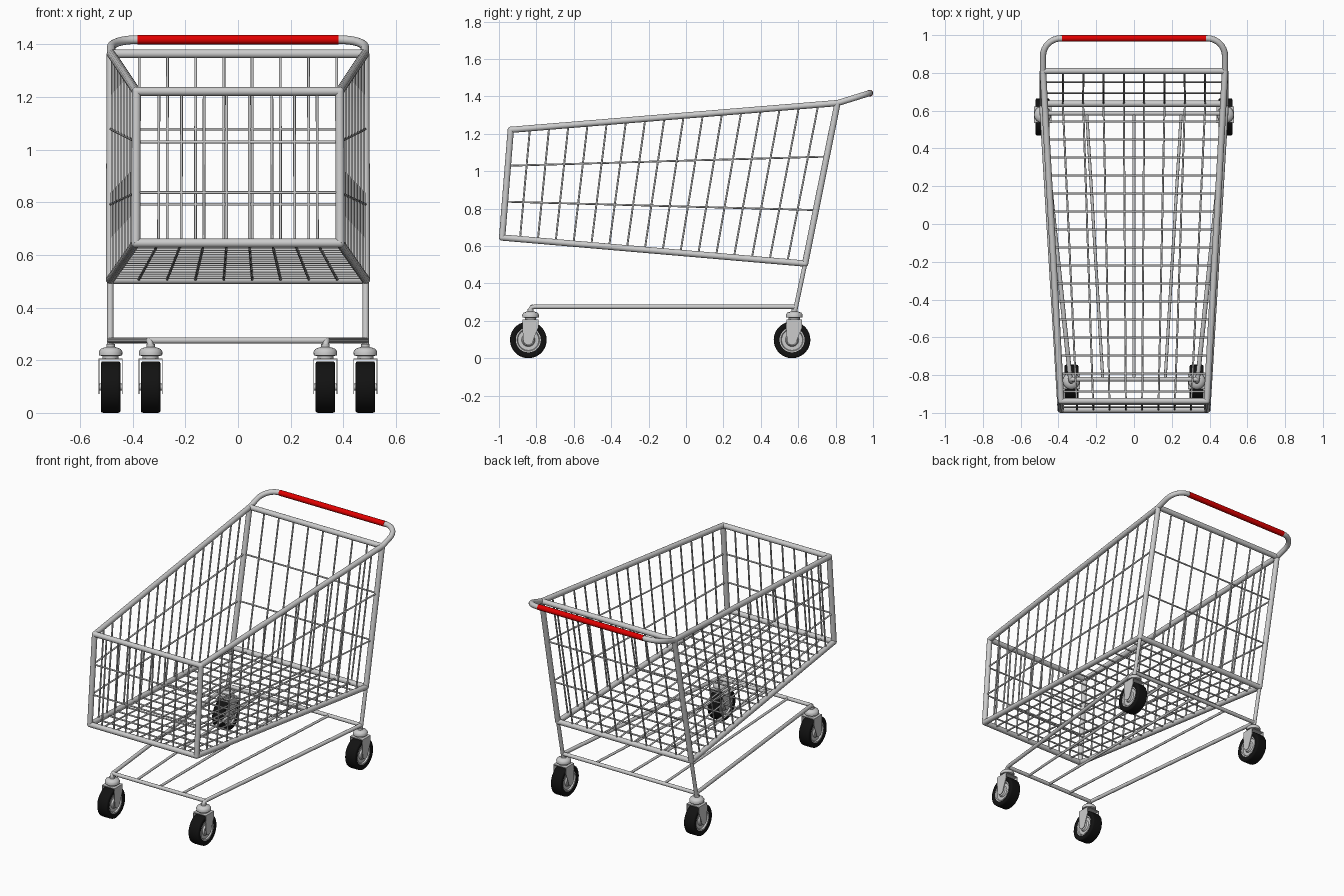
import bpy, bmesh
from math import sin, cos, pi
from mathutils import Vector as V

if "Cube" in bpy.data.objects:
    bpy.data.objects.remove(bpy.data.objects["Cube"])


def material(name, rgb):
    m = bpy.data.materials.new(name)
    m.diffuse_color = (*rgb, 1)
    m.use_nodes = True
    m.node_tree.nodes["Principled BSDF"].inputs["Base Color"].default_value = m.diffuse_color
    return m


RED = material("red_plastic", (0.75, 0.0, 0.0))
BLACK = material("black_rubber", (0.006, 0.006, 0.006))


def finish(ob, mat=None):
    bpy.ops.object.select_all(action='DESELECT')
    ob.select_set(True)
    bpy.context.view_layer.objects.active = ob
    if ob.type == 'CURVE':
        bpy.ops.object.convert(target='MESH')
        ob = bpy.context.object
    bpy.ops.object.shade_smooth_by_angle(angle=pi / 4)
    if mat:
        ob.data.materials.append(mat)
    return ob


def tubes(name, paths, r, res=5, mat=None):
    cu = bpy.data.curves.new(name, 'CURVE')
    cu.dimensions = '3D'
    cu.bevel_depth, cu.bevel_resolution, cu.use_fill_caps = r, res, True
    for path in paths:
        sp = cu.splines.new('POLY')
        sp.points.add(len(path) - 1)
        for p, co in zip(sp.points, path):
            p.co = (*co, 1)
    ob = bpy.data.objects.new(name, cu)
    bpy.context.collection.objects.link(ob)
    return finish(ob, mat)


def mesh_object(name, bm, mat=None):
    bmesh.ops.recalc_face_normals(bm, faces=bm.faces)
    me = bpy.data.meshes.new(name)
    bm.to_mesh(me)
    bm.free()
    ob = bpy.data.objects.new(name, me)
    bpy.context.collection.objects.link(ob)
    return finish(ob, mat)


def lathe(name, profile, centre, axis, closed=False, mat=None, n=32):
    # profile holds (radius, distance along axis)
    bm = bmesh.new()
    rings = []
    for r, h in profile:
        ring = []
        for i in range(n):
            a, b = r * cos(2 * pi * i / n), r * sin(2 * pi * i / n)
            co = (h, a, b) if axis == 'x' else (a, b, h)
            ring.append(bm.verts.new(V(centre) + V(co)))
        rings.append(ring)
    pairs = list(zip(rings, rings[1:]))
    if closed:
        pairs.append((rings[-1], rings[0]))
    else:
        bm.faces.new(rings[0])
        bm.faces.new(rings[-1])
    for a, b in pairs:
        for i in range(n):
            j = (i + 1) % n
            bm.faces.new((a[i], a[j], b[j], b[i]))
    return mesh_object(name, bm, mat)


def slab(name, outline, x0, x1):
    # (y, z) outline extruded along x
    bm = bmesh.new()
    f = bm.faces.new([bm.verts.new((x0, y, z)) for y, z in outline])
    out = bmesh.ops.extrude_face_region(bm, geom=[f])
    bmesh.ops.translate(bm, vec=(x1 - x0, 0, 0),
                        verts=[v for v in out['geom'] if isinstance(v, bmesh.types.BMVert)])
    return mesh_object(name, bm)


# Basket corners: (front/back, bottom/top) per side
def corner(s, key):
    x, y, z = {'fb': (0.388, -0.983, 0.645), 'ft': (0.386, -0.937, 1.221),
               'bb': (0.485, 0.637, 0.506), 'bt': (0.482, 0.81, 1.364)}[key]
    return V((s * x, y, z))


# Basket frame
frame = []
for s in (-1, 1):
    for a, b in (('fb', 'ft'), ('bb', 'bt'), ('fb', 'bb'), ('ft', 'bt')):
        frame.append([corner(s, a), corner(s, b)])
for k in ('fb', 'ft', 'bb', 'bt'):
    frame.append([corner(-1, k), corner(1, k)])
tubes("basket_frame", frame, 0.017)

# Rounded frame joints
bm = bmesh.new()
for s in (-1, 1):
    for k in ('fb', 'ft', 'bb', 'bt'):
        g = bmesh.ops.create_uvsphere(bm, u_segments=14, v_segments=8, radius=0.017)
        bmesh.ops.translate(bm, verts=g['verts'], vec=corner(s, k))
mesh_object("basket_frame_joints", bm)


# Wire panels
def panel(name, a, b, c, d, nu, nv):
    # a-b and d-c are opposite edges, split into nu; the other pair into nv
    w = [[a.lerp(b, i / nu), d.lerp(c, i / nu)] for i in range(1, nu)]
    w += [[a.lerp(d, i / nv), b.lerp(c, i / nv)] for i in range(1, nv)]
    tubes(name, w, 0.0052, 3)


C = corner
for s, side in ((-1, "left"), (1, "right")):
    panel(side + "_wires", C(s, 'fb'), C(s, 'bb'), C(s, 'bt'), C(s, 'ft'), 17, 3)
for k, label in (('f', "front"), ('b', "back")):
    panel(label + "_wires", C(-1, k + 'b'), C(1, k + 'b'), C(1, k + 't'), C(-1, k + 't'), 9, 3)
panel("floor_wires", C(-1, 'fb'), C(1, 'fb'), C(1, 'bb'), C(-1, 'bb'), 9, 17)


# Push handle
def hz(y):
    return 1.364 + (y - 0.81) * 0.31


arc = [(0.387 + 0.095 * cos(t * pi / 16), 0.888 + 0.095 * sin(t * pi / 16)) for t in range(9)]
half = [(0.482, 0.81)] + arc
path = [(x, y, hz(y)) for x, y in half] + [(-x, y, hz(y)) for x, y in reversed(half)]
tubes("handle_bar", [path], 0.0165)
tubes("handle_grip", [[(-0.382, 0.983, hz(0.983)), (0.382, 0.983, hz(0.983))]], 0.018, 5, RED)

# Lower chassis: rear legs, side rails, cross bars
Z = 0.275
chassis = []
for s in (-1, 1):
    chassis.append([C(s, 'bb'), (s * 0.485, 0.588, Z), (s * 0.485, 0.58, 0.24)])
    chassis.append([(s * 0.485, 0.586, Z), (s * 0.338, -0.81, Z), (s * 0.335, -0.826, Z - 0.004),
                    (s * 0.333, -0.833, Z - 0.016), (s * 0.333, -0.833, 0.24)])
chassis.append([(-0.485, 0.586, Z), (0.485, 0.586, Z)])
chassis.append([(-0.337, -0.822, Z), (0.337, -0.822, Z)])
tubes("chassis_frame", chassis, 0.012)
tubes("chassis_rack_bars", [[(k * 0.25, 0.586, Z), (k * 0.165, -0.822, Z)] for k in (-1, 0, 1)],
      0.008, 4)


# Castors
def castor(tag, x, y):
    wy, wz = y - 0.012, 0.098
    # Tyre and hub
    tyre = [(0.066, -0.032), (0.080, -0.037), (0.092, -0.037), (0.097, -0.033), (0.098, -0.026)]
    tyre += [(r, -h) for r, h in reversed(tyre)]
    lathe(tag + "_tyre", tyre, (x, wy, wz), 'x', True, BLACK, 36)
    hub = [(0.030, -0.034), (0.036, -0.024), (0.056, -0.024), (0.060, -0.033), (0.067, -0.033)]
    hub += [(r, -h) for r, h in reversed(hub)]
    lathe(tag + "_hub", hub, (x, wy, wz), 'x')
    lathe(tag + "_axle", [(0.013, -0.046), (0.013, 0.046)], (x, wy, wz), 'x', n=12)
    # Fork plates and bridge
    plate = [(y - 0.042, 0.207), (y + 0.042, 0.207), (y + 0.042, 0.165)]
    plate += [(wy + 0.027 * cos(a * pi / 8), wz - 0.027 * sin(a * pi / 8)) for a in range(9)]
    plate.append((y - 0.044, 0.165))
    for s in (-1, 1):
        slab(tag + "_fork_plate", plate, x + s * 0.043, x + s * 0.046)
    slab(tag + "_fork_bridge", [(y - 0.042, 0.202), (y + 0.042, 0.202), (y + 0.042, 0.207),
                                (y - 0.042, 0.207)], x - 0.046, x + 0.046)
    # Swivel head
    lathe(tag + "_swivel", [(0.030, 0.204), (0.030, 0.216), (0.044, 0.218), (0.045, 0.232),
                            (0.038, 0.243), (0.022, 0.249), (0.016, 0.250), (0.016, 0.262)],
          (x, y, 0), 'z', n=24)


for s, side in ((-1, "left"), (1, "right")):
    castor("front_" + side + "_castor", s * 0.332, -0.831)
    castor("rear_" + side + "_castor", s * 0.484, 0.579)
